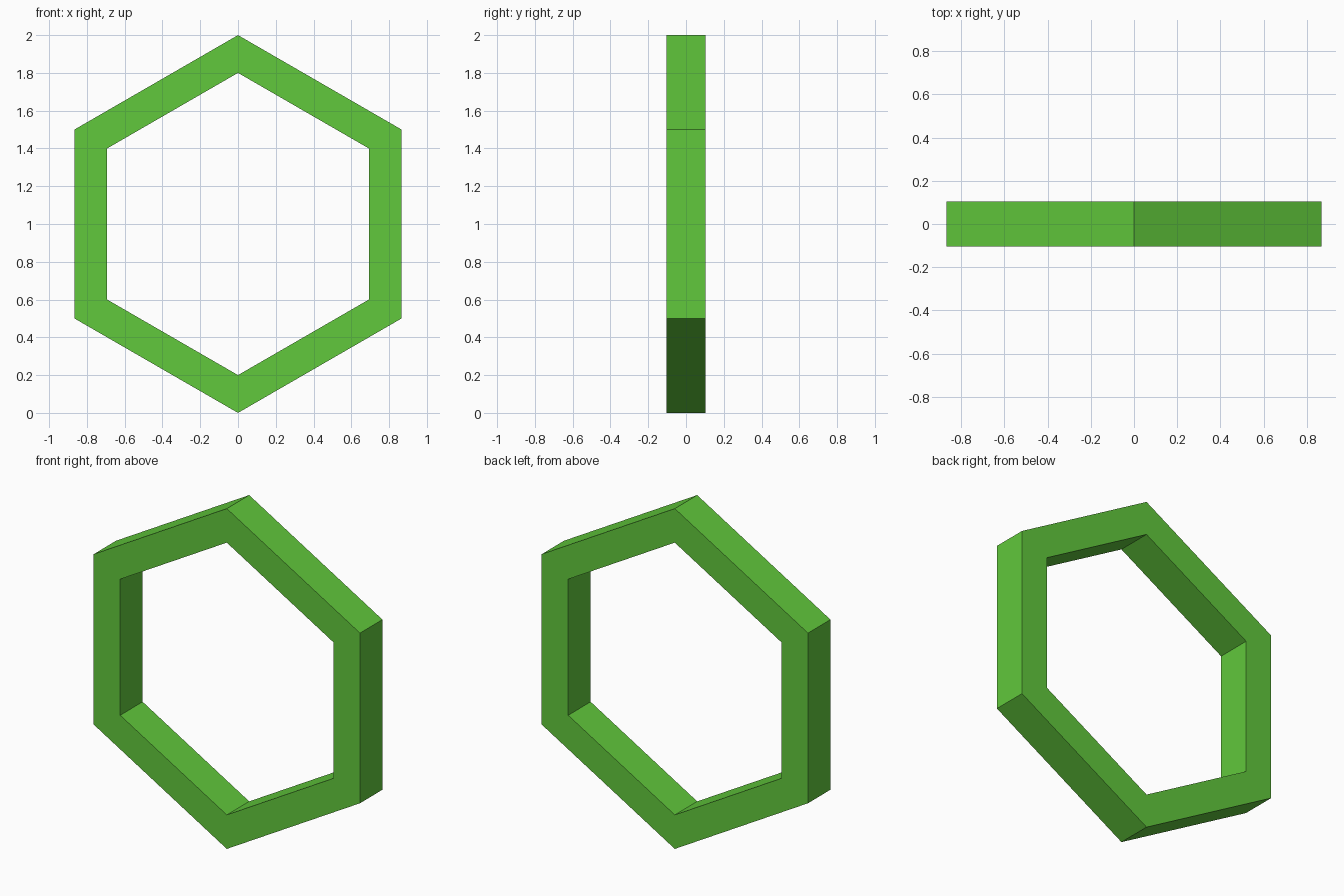
import bpy, bmesh, math

if "Cube" in bpy.data.objects:
    bpy.data.objects.remove(bpy.data.objects["Cube"])

SIDES, OUTER, INNER, HALF_DEPTH = 6, 1.0, 0.8, 0.104

# Hexagonal frame: rectangular section swept round six mitred corners
bm = bmesh.new()
section = [(OUTER, -HALF_DEPTH), (OUTER, HALF_DEPTH),
           (INNER, HALF_DEPTH), (INNER, -HALF_DEPTH)]
rings = []
for i in range(SIDES):
    a = math.pi / 2 + i * math.tau / SIDES
    rings.append([bm.verts.new((r * math.cos(a), y, 1 + r * math.sin(a)))
                  for r, y in section])
for i in range(SIDES):
    a, b = rings[i], rings[(i + 1) % SIDES]
    for j in range(4):
        k = (j + 1) % 4
        bm.faces.new((a[j], a[k], b[k], b[j]))
bmesh.ops.recalc_face_normals(bm, faces=bm.faces)

mesh = bpy.data.meshes.new("hexagon_frame")
bm.to_mesh(mesh)
bm.free()
frame = bpy.data.objects.new("hexagon_frame", mesh)
bpy.context.collection.objects.link(frame)

# Green finish
green = bpy.data.materials.new("green")
green.diffuse_color = (0.12, 0.58, 0.045, 1)
green.use_nodes = True
green.node_tree.nodes["Principled BSDF"].inputs["Base Color"].default_value = green.diffuse_color
mesh.materials.append(green)
